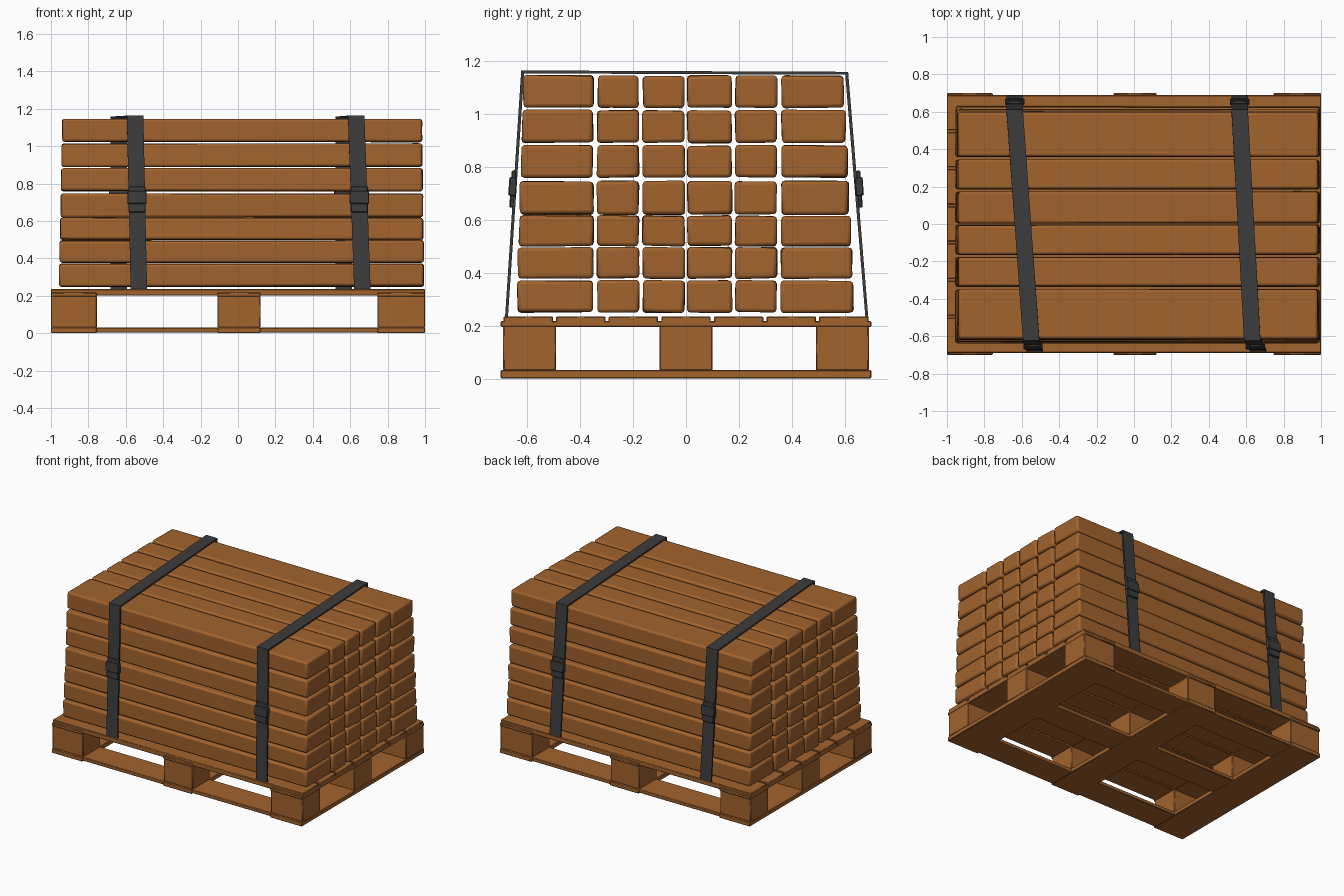
import bpy, bmesh, math, random
from mathutils import Vector

random.seed(4)
if "Cube" in bpy.data.objects:
    bpy.data.objects.remove(bpy.data.objects["Cube"], do_unlink=True)


def make_material(name, color):
    mat = bpy.data.materials.new(name)
    mat.use_nodes = True
    mat.diffuse_color = color
    mat.node_tree.nodes["Principled BSDF"].inputs["Base Color"].default_value = color
    return mat


WOOD = make_material("brown wood", (0.36, 0.125, 0.027, 1))
WEBBING = make_material("dark grey webbing", (0.045, 0.045, 0.047, 1))


def add_object(name, bm, mat, bevel=0.0, segments=1):
    bmesh.ops.recalc_face_normals(bm, faces=bm.faces)
    mesh = bpy.data.meshes.new(name)
    bm.to_mesh(mesh)
    bm.free()
    mesh.materials.append(mat)
    obj = bpy.data.objects.new(name, mesh)
    bpy.context.collection.objects.link(obj)
    if bevel:
        mod = obj.modifiers.new("worn edges", "BEVEL")
        mod.width = bevel
        mod.segments = segments
    bpy.context.view_layer.objects.active = obj
    bpy.ops.object.select_all(action="DESELECT")
    obj.select_set(True)
    bpy.ops.object.shade_smooth_by_angle(angle=math.radians(50))
    return obj


def box(name, xs, ys, zs, mat=WOOD, bevel=0.004, jitter=0.0, segments=1):
    bm = bmesh.new()
    bmesh.ops.create_cube(bm, size=1)
    for v in bm.verts:
        v.co = Vector([r[0] + (c + 0.5) * (r[1] - r[0]) + random.uniform(-jitter, jitter)
                       for c, r in zip(v.co, (xs, ys, zs))])
    return add_object(name, bm, mat, bevel, segments)


# Pallet: nine blocks, bottom frame, cross boards and deck slats
block_x = [(-1, -0.755), (-0.11, 0.12), (0.745, 1)]
block_y = [(-0.69, -0.49), (-0.1, 0.1), (0.49, 0.69)]
for xs in block_x:
    for ys in block_y:
        box("pallet_block", xs, ys, (0.03, 0.2))
    box("bottom_cross_board", xs, (-0.7, 0.7), (0, 0.032))
    box("top_cross_board", xs, (-0.7, 0.7), (0.195, 0.217))
for ys in block_y:
    box("bottom_long_board", (-0.99, 0.99), ys, (0.003, 0.029))
SLATS = 7
pitch = 1.39 / SLATS
for i in range(SLATS):
    y = -0.695 + i * pitch
    box("deck_slat", (-1, 1), (y + 0.006, y + pitch - 0.006), (0.2, 0.235))

# Stacked planks: the stack narrows slightly towards the top
columns = [(-0.637, -0.35), (-0.335, -0.178), (-0.164, -0.005),
           (0.005, 0.173), (0.186, 0.343), (0.36, 0.632)]
rows = [(0.25, 0.37), (0.378, 0.495), (0.5, 0.615), (0.62, 0.745),
        (0.76, 0.88), (0.89, 1.013), (1.023, 1.143)]
for r, zs in enumerate(rows):
    t = r / (len(rows) - 1)
    for c, (y0, y1) in enumerate(columns):
        if c == 0:
            y0 += 0.022 * t
        if c == len(columns) - 1:
            y1 -= 0.035 * t
        box("plank", (-0.955 + 0.015 * t, 0.993 - 0.01 * t), (y0, y1), zs,
            bevel=0.013, jitter=0.003, segments=2)

# Straps: a flat band over the stack, skewed between front and back
WIDTH, THICK = 0.088, 0.011


def strap(name, x_front_low, x_front_top, x_back):
    path = [(x_front_low, -0.683, 0.233), (x_front_top, -0.622, 1.163),
            (x_back, 0.612, 1.158), (x_back, 0.688, 0.233)]
    bm = bmesh.new()
    rings = []
    for i, (x, y, z) in enumerate(path):
        inner_y = y - math.copysign(THICK, y)
        inner_z = z - THICK if i in (1, 2) else z
        rings.append([bm.verts.new(p) for p in (
            (x - WIDTH / 2, y, z), (x + WIDTH / 2, y, z),
            (x + WIDTH / 2, inner_y, inner_z), (x - WIDTH / 2, inner_y, inner_z))])
    for a, b in zip(rings, rings[1:]):
        for k in range(4):
            n = (k + 1) % 4
            bm.faces.new((a[k], a[n], b[n], b[k]))
    bm.faces.new(rings[0])
    bm.faces.new(rings[-1])
    add_object(name, bm, WEBBING)

    # Ratchet buckles halfway up both sides, each with a small tail
    for side, x in ((-1, (x_front_low + x_front_top) / 2), (1, x_back)):
        lean = math.atan2(0.065, 0.93) * side
        for part, w, d, h, z in (("buckle", 0.104, 0.03, 0.07, 0.725),
                                 ("buckle_tail", 0.092, 0.017, 0.14, 0.715)):
            obj = box(part, (-w / 2, w / 2), (-d / 2, d / 2), (-h / 2, h / 2), WEBBING)
            obj.location = (x, side * 0.654, z)
            obj.rotation_euler.x = lean


strap("left_strap", 0.665, 0.632, 0.565)
strap("right_strap", -0.53, -0.55, -0.638)
